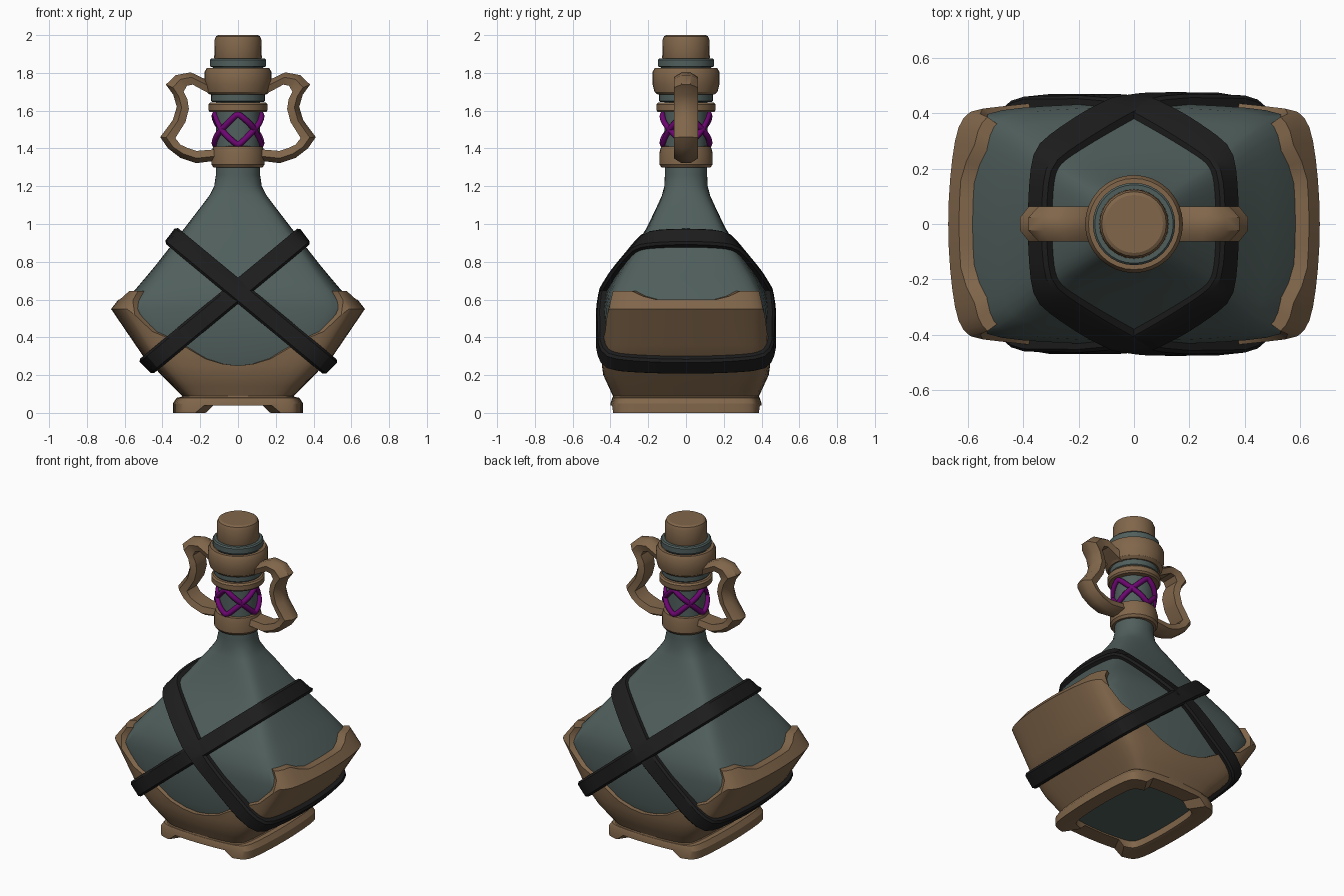
import bpy, bmesh, math
from mathutils import Vector
from mathutils.bvhtree import BVHTree

if "Cube" in bpy.data.objects:
    bpy.data.objects.remove(bpy.data.objects["Cube"])


def mat(name, rgb):
    m = bpy.data.materials.new(name)
    m.diffuse_color = (*rgb, 1)
    m.use_nodes = True
    m.node_tree.nodes["Principled BSDF"].inputs["Base Color"].default_value = m.diffuse_color
    return m


GLASS = mat("teal_glass", (0.08, 0.114, 0.107))
LEATHER = mat("tan_leather", (0.22, 0.134, 0.07))
BLACK = mat("black_strap", (0.012, 0.012, 0.012))
PURPLE = mat("purple_cord", (0.15, 0.002, 0.165))


def finish(bm, name, material, angle=30, recalc=False):
    bmesh.ops.remove_doubles(bm, verts=bm.verts, dist=1e-4)
    if recalc:
        bmesh.ops.recalc_face_normals(bm, faces=bm.faces)
    me = bpy.data.meshes.new(name)
    bm.to_mesh(me)
    ob = bpy.data.objects.new(name, me)
    bpy.context.collection.objects.link(ob)
    me.materials.append(material)
    bpy.ops.object.select_all(action='DESELECT')
    ob.select_set(True)
    bpy.context.view_layer.objects.active = ob
    bpy.ops.object.shade_smooth_by_angle(angle=math.radians(angle))
    return ob


def loft(rings, caps=(False, False), closed=False):
    """Skin a list of closed vertex rings."""
    bm = bmesh.new()
    vs = [[bm.verts.new(p) for p in r] for r in rings]
    for a, b in zip(vs, vs[1:] + (vs[:1] if closed else [])):
        for i in range(len(a)):
            j = (i + 1) % len(a)
            bm.faces.new((a[i], a[j], b[j], b[i]))
    if caps[0]:
        bm.faces.new(vs[0][::-1])
    if caps[1]:
        bm.faces.new(vs[-1])
    return bm


def lathe(name, material, profile, seg=32):
    rings = [[(r * math.cos(2 * math.pi * i / seg), r * math.sin(2 * math.pi * i / seg), z)
              for i in range(seg)] for r, z in profile]
    return finish(loft(rings, (True, True)), name, material)


def lerp(table, x):
    if x <= table[0][0]:
        return table[0][1:]
    for p, q in zip(table, table[1:]):
        if x <= q[0]:
            f = (x - p[0]) / (q[0] - p[0])
            return [u + (v - u) * f for u, v in zip(p[1:], q[1:])]
    return table[-1][1:]


# Columns round a rectangle: 16 per side, denser at the corners
COLS = []
for k in range(4):
    for i in range(16):
        t = math.sin(math.radians(-90 + 180 * i / 16))
        COLS.append([(1, t), (-t, 1), (-1, -t), (t, -1)][k])


def unit(c, n):
    """Rounded square with gently bulging sides; n = 2 is a circle."""
    s = (abs(c[0]) ** n + abs(c[1]) ** n) ** (-1 / n)
    x, y = c[0] * s, c[1] * s
    k = .07 * min(1, (n - 2) / 6)
    return x * (1 - k * y * y), y * (1 - k * x * x)


def point(c, a, b, n, z):
    u = unit(c, n)
    return (u[0] * a, u[1] * b, z)


# Glass bottle: z, half width, half depth, squareness
glass = [(.05, .28, .34, 12), (.09, .275, .36, 12), (.19, .375, .4, 12), (.3, .475, .43, 12),
         (.55, .62, .436, 12), (.64, .555, .422, 12), (.72, .487, .378, 12), (.78, .437, .338, 12),
         (.9, .343, .258, 11), (.98, .282, .208, 9), (1.08, .205, .16, 6),
         (1.15, .152, .128, 3.5), (1.2, .126, .115, 2.3), (1.26, .117, .112, 2), (1.85, .116, .116, 2)]
glass_bm = loft([[point(c, a, b, n, z) for c in COLS] for z, a, b, n in glass], (True, True))

# Leather jacket with a scalloped rim
skin = [(.06, .32, .392), (.09, .295, .387), (.2, .405, .438), (.3, .502, .452),
        (.55, .672, .455), (.645, .598, .437)]
front_rim = [(0, .25), (.15, .255), (.35, .285), (.69, .41), (.8, .44), (.87, .58), (.891, .645)]
side_rim = [(0, .6), (.45, .6), (.62, .645), (.9, .645)]


def rim(c):
    u = unit(c, 12)
    if abs(c[0]) >= abs(c[1]) - 1e-6:
        return lerp(side_rim, abs(u[1]))[0]
    return lerp(front_rim, abs(u[0]))[0]


def skin_row(z, scale=1):
    row = []
    for c in COLS:
        h = min(z, rim(c))
        a, b = lerp(skin, h)
        row.append(point(c, a * scale, b * scale, 12, h))
    return row


rows = [skin_row(z) for z in (.06, .09, .14, .2, .25, .3, .36, .42, .48, .55, .6, .645)]
leather_bm = loft(rows + [skin_row(1, .92)])

# Body surfaces used to lay the straps on
trees = [BVHTree.FromBMesh(b) for b in (glass_bm, leather_bm)]
finish(glass_bm, "glass_bottle", GLASS)
finish(leather_bm, "leather_jacket", LEATHER)


# Base frame: open in the middle, arched at front and back
def base_row(a, b, z, arch=0):
    row = []
    for c in COLS:
        p = point(c, a, b, 12, z)
        lifted = abs(c[1]) > abs(c[0]) + .01 and abs(p[0]) < .2 * a / .34
        row.append((p[0], p[1], arch if lifted and arch else z))
    return row


finish(loft([base_row(.25, .3, .07), base_row(.25, .3, .005, .04), base_row(.265, .315, 0, .04),
             base_row(.345, .4, 0, .04), base_row(.345, .4, .05), base_row(.325, .39, .08),
             base_row(.28, .37, .088)]), "base_frame", LEATHER)


# Crossed straps, each a tight loop in a tilted plane
def strap(name, sx, thick, width=.106, n=72):
    u = Vector((.81 * sx, 0, .67)).normalized()
    v = Vector((0, 1, 0))
    w = u.cross(v)
    centre = Vector((-.075 * sx, 0, .585))
    edges = []
    for off in (-width / 2, width / 2):
        c = centre + w * off
        dirs = [u * math.cos(2 * math.pi * i / n) + v * math.sin(2 * math.pi * i / n) for i in range(n)]
        rad = []
        for d in dirs:
            hits = [t.ray_cast(c + d * 2, -d)[3] for t in trees]
            rad.append(2 - min(h for h in hits if h is not None))
        k = 2 * math.cos(2 * math.pi / n)
        for _ in range(60):  # pull taut across hollows
            rad = [max(r, k / (1 / rad[i - 1] + 1 / rad[(i + 1) % n])) for i, r in enumerate(rad)]
        edges.append((c, dirs, rad))
    rings = []
    for i in range(n):
        ring = []
        for (c, dirs, rad), s in zip(edges, (1, -1)):
            lo = c + dirs[i] * (rad[i] - .02)
            mid = c + dirs[i] * (rad[i] + thick * .65)
            hi = c + dirs[i] * (rad[i] + thick) + w * s * .012
            ring += [lo, mid, hi] if s > 0 else [hi, mid, lo]
        rings.append(ring)
    finish(loft(rings, closed=True), name, BLACK, recalc=True)


strap("strap_rising_right", 1, .034)
strap("strap_rising_left", -1, .04)

# Neck fittings, lip and stopper
lathe("lower_collar", LEATHER, [(.11, 1.3), (.13, 1.3), (.141, 1.315), (.141, 1.375), (.132, 1.41), (.11, 1.412)])
lathe("neck_ring", LEATHER, [(.11, 1.592), (.148, 1.592), (.157, 1.602), (.157, 1.632), (.148, 1.642), (.11, 1.642)])
lathe("glass_ring", GLASS, [(.11, 1.645), (.136, 1.645), (.142, 1.652), (.142, 1.7), (.11, 1.7)])
lathe("upper_collar", LEATHER, [(.11, 1.685), (.15, 1.685), (.167, 1.7), (.177, 1.74), (.177, 1.805),
                                (.165, 1.827), (.145, 1.827), (.14, 1.81)])
lathe("bottle_lip", GLASS, [(.12, 1.8), (.135, 1.83), (.149, 1.835), (.149, 1.868), (.142, 1.876), (.11, 1.876)])
lathe("stopper", LEATHER, [(.118, 1.86), (.126, 1.88), (.124, 1.975), (.117, 1.993), (.105, 2.0)], 24)

# Handles: outer and inner edge paths with a chamfered section
outer = [(.12, 1.73), (.17, 1.765), (.25, 1.803), (.33, 1.788), (.382, 1.738), (.343, 1.685), (.324, 1.62),
         (.345, 1.55), (.412, 1.46), (.37, 1.4), (.305, 1.35), (.22, 1.322), (.12, 1.335)]
inner = [(.12, 1.675), (.17, 1.7), (.24, 1.738), (.27, 1.732), (.288, 1.7), (.268, 1.66), (.26, 1.61),
         (.278, 1.54), (.332, 1.455), (.305, 1.42), (.265, 1.402), (.22, 1.387), (.12, 1.395)]
for side, sx in (("left", -1), ("right", 1)):
    rings = []
    for o, i in zip(outer, inner):
        rings.append([((o[0] + (i[0] - o[0]) * f) * sx, y, o[1] + (i[1] - o[1]) * f)
                      for f, y in ((0, -.024), (.4, -.064), (1, -.052), (1, .052), (.4, .064), (0, .024))])
    finish(loft(rings, (True, True)), side + "_handle", LEATHER, 38, recalc=True)

# Purple lacing zigzagging round the neck
cu = bpy.data.curves.new("neck_lacing", 'CURVE')
cu.dimensions = '3D'
cu.bevel_depth = .016
cu.bevel_resolution = 2
for sign in (1, -1):
    sp = cu.splines.new('POLY')
    sp.points.add(63)
    sp.use_cyclic_u = True
    for i, p in enumerate(sp.points):
        a = 2 * math.pi * i / 64
        wave = math.asin(.99 * math.cos(2 * a)) / (math.pi / 2)
        r = .122 + .005 * sign * math.sin(4 * a)
        p.co = (r * math.sin(a), -r * math.cos(a), 1.5 + sign * .088 * wave, 1)
cu.materials.append(PURPLE)
bpy.context.collection.objects.link(bpy.data.objects.new("neck_lacing", cu))
